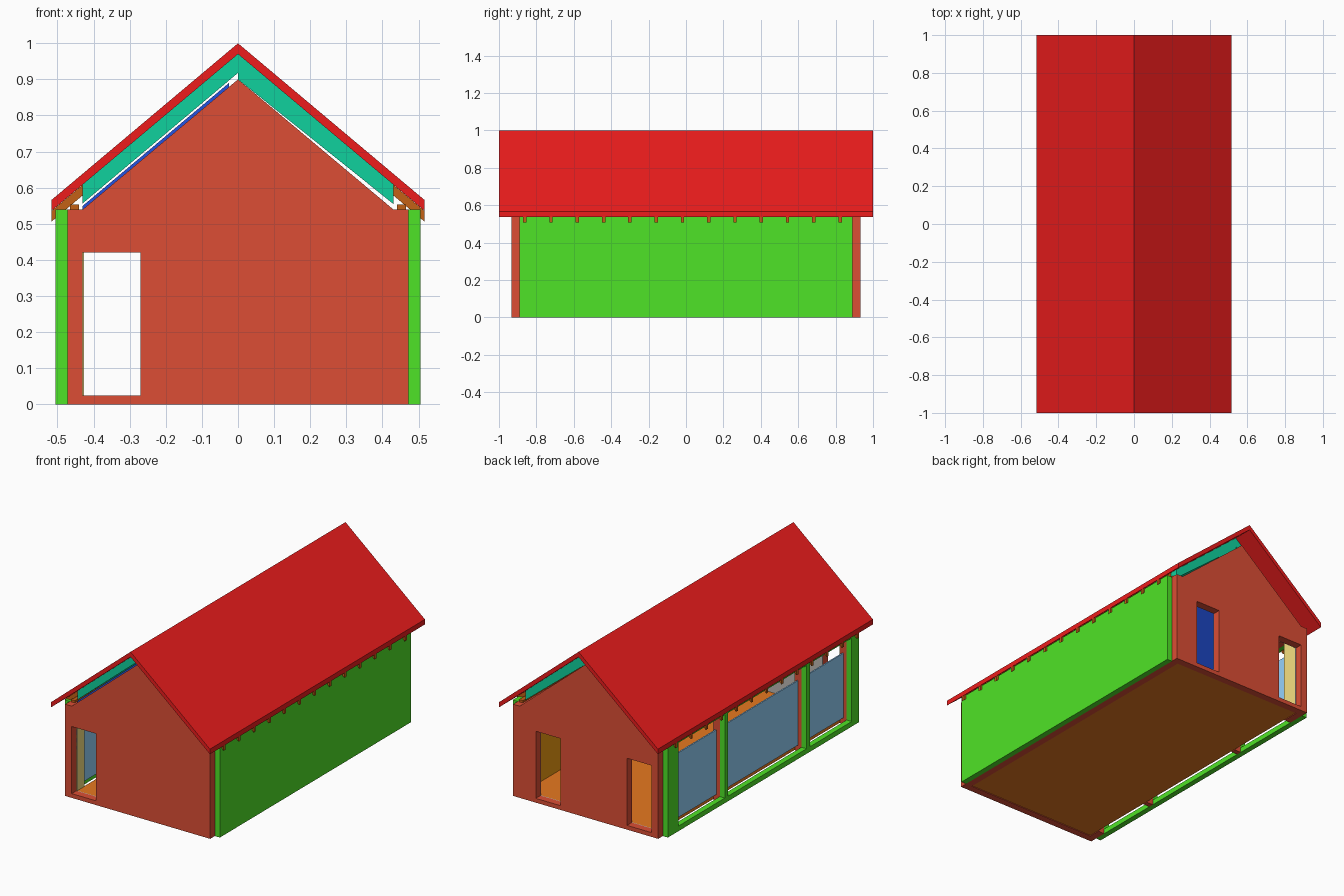
import bpy, bmesh
from mathutils import Vector

if "Cube" in bpy.data.objects:
    bpy.data.objects.remove(bpy.data.objects["Cube"])

mats = {}
COL = {
    "brick": (0.716, 0.076, 0.035), "green": (0.078, 0.77, 0.02), "red": (0.85, 0.012, 0.012),
    "teal": (0.005, 0.64, 0.34), "blue": (0.017, 0.084, 0.75), "timber": (0.55, 0.12, 0.008),
    "floor": (0.80, 0.19, 0.014), "yellow": (0.93, 0.75, 0.22), "glass": (0.30, 0.64, 0.97),
    "grey": (0.5, 0.48, 0.45), "amber": (0.88, 0.34, 0.006),
}


def material(key):
    if key not in mats:
        mats[key] = bpy.data.materials.new(key)
        mats[key].diffuse_color = (*COL[key], 1)
    return mats[key]


def slab(name, loops, axis, a, b, color):
    """Flat outline (plus holes) extruded along x or y from a to b."""
    bm = bmesh.new()
    edges = []
    for loop in loops:
        vs = [bm.verts.new((a, u, w) if axis == "x" else (u, a, w)) for u, w in loop]
        edges += [bm.edges.new((vs[i], vs[(i + 1) % len(vs)])) for i in range(len(vs))]
    bmesh.ops.triangle_fill(bm, edges=edges, use_beauty=True)
    ext = bmesh.ops.extrude_face_region(bm, geom=bm.faces[:], use_keep_orig=True)
    move = Vector((b - a, 0, 0)) if axis == "x" else Vector((0, b - a, 0))
    bmesh.ops.translate(bm, vec=move,
                        verts=[v for v in ext["geom"] if isinstance(v, bmesh.types.BMVert)])
    bmesh.ops.recalc_face_normals(bm, faces=bm.faces[:])
    me = bpy.data.meshes.new(name)
    bm.to_mesh(me)
    bm.free()
    me.materials.append(material(color))
    ob = bpy.data.objects.new(name, me)
    bpy.context.collection.objects.link(ob)
    return ob


def rect(u0, u1, w0, w1):
    return [(u0, w0), (u1, w0), (u1, w1), (u0, w1)]


# Gable end walls with door openings, and their thin inner linings
gable = [(-.472, 0), (.472, 0), (.472, .54), (.43, .54), (0, .9), (-.43, .54), (-.472, .54)]
inner = [(-.428, .02), (.428, .02), (.428, .538), (0, .895), (-.428, .538)]
door = rect(-.43, -.27, .025, .42)
lined_door = rect(-.426, -.27, .025, .42)
second = rect(.165, .325, .025, .42)
slab("front_gable_wall", [gable, door], "y", -.933, -.89, "brick")
slab("back_gable_wall", [gable, door, second], "y", .89, .933, "brick")
slab("front_gable_lining", [inner, lined_door], "y", -.89, -.886, "grey")
slab("back_gable_lining", [inner, lined_door, second], "y", .886, .89, "grey")

# Right side: solid structure, cladding and lining
side = rect(-.89, .89, 0, .54)
slab("right_wall", [side], "x", .43, .472, "brick")
slab("right_cladding", [side], "x", .472, .505, "green")
slab("right_lining", [rect(-.886, .886, .02, .54)], "x", .426, .43, "amber")

# Left side: cladding with three windows; posts and header behind
windows = [(-.82, -.43), (-.40, .33), (.36, .79)]
slab("left_cladding", [side] + [rect(a, b, .03, .52) for a, b in windows],
     "x", -.505, -.472, "green")
posts = [(-.89, -.82), (-.43, -.40), (.33, .36), (.79, .89)]
for i, (a, b) in enumerate(posts):
    slab(f"left_post_{i}", [rect(a, b, 0, .52)], "x", -.472, -.43, "brick")
    slab(f"left_post_lining_{i}", [rect(a, b, .02, .52)], "x", -.43, -.427, "yellow")
slab("left_header", [rect(-.89, .89, .52, .54)], "x", -.472, -.43, "brick")
for i, (a, b) in enumerate(windows):
    slab(f"window_pane_{i}", [rect(a + .005, b - .005, .04, .42)], "x", -.454, -.446, "glass")

# Floor
slab("floor", [rect(-.43, .43, .004, .024)], "y", -.89, .89, "floor")


def slope(s, x0, x1, top, bottom, k=.84, k_low=.84):
    """Sloping strip on side s, with apex heights top and bottom."""
    return [(s * x0, top - k * x0), (s * x1, top - k * x1),
            (s * x1, bottom - k_low * x1), (s * x0, bottom - k_low * x0)]


# Roof covering, insulation, rafters and wall plates
for s, side_name in ((-1, "left"), (1, "right")):
    slab(f"{side_name}_roof", [slope(s, 0, .517, 1.0, .97)], "y", -1, 1, "red")
    low, k_low = (.918, .84) if s < 0 else (.90, .802)
    slab(f"{side_name}_insulation", [slope(s, 0, .43, .97, low, k_low=k_low)],
         "y", -.88, .88, "teal")
    slab(f"{side_name}_wall_plate", [rect(s * .44, s * .465, .54, .553)],
         "y", -.89, .89, "timber")
    for i in range(13):
        y = -.862 + i * .1405
        slab(f"{side_name}_rafter_{i}", [slope(s, .002, .516, .9695, .94)],
             "y", y - .009, y + .009, "timber")
slab("left_ceiling_panel", [slope(-1, .025, .43, .911, .896)], "y", -.88, .88, "blue")

for m in bpy.data.materials:
    if m.users and not m.is_grease_pencil:
        m.use_nodes = True
        m.node_tree.nodes["Principled BSDF"].inputs["Base Color"].default_value = m.diffuse_color
